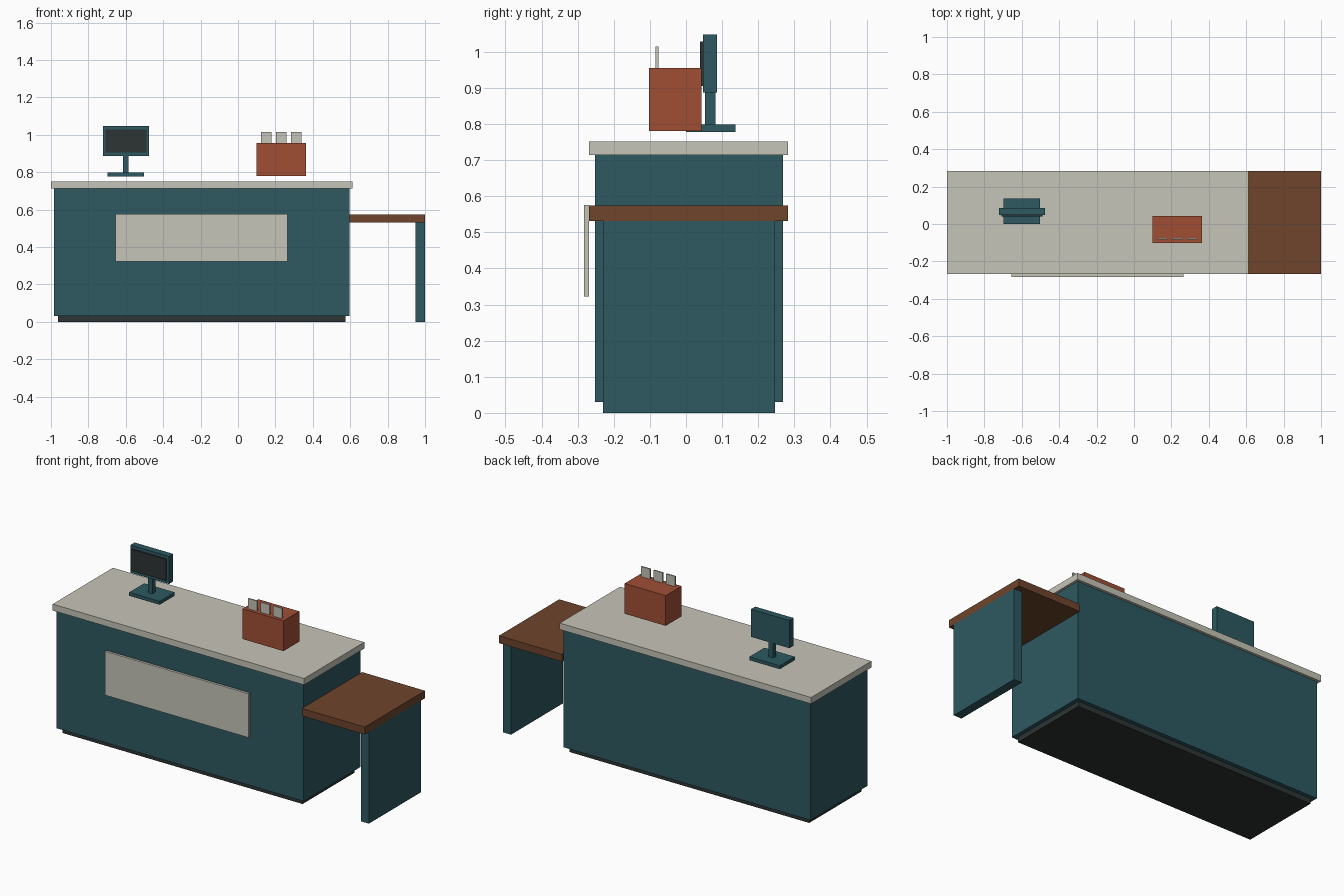
import bpy, bmesh

if "Cube" in bpy.data.objects:
    bpy.data.objects.remove(bpy.data.objects["Cube"])


def material(name, rgb):
    m = bpy.data.materials.new(name)
    m.diffuse_color = (*rgb, 1)
    m.use_nodes = True
    m.node_tree.nodes["Principled BSDF"].inputs["Base Color"].default_value = m.diffuse_color
    return m


TEAL = material("teal", (0.026, 0.100, 0.120))
CREAM = material("cream", (0.565, 0.555, 0.480))
WOOD = material("brown wood", (0.156, 0.058, 0.025))
RED = material("brick red", (0.352, 0.078, 0.036))
DARK = material("charcoal", (0.026, 0.034, 0.034))


def box(name, mat, x, y, z):
    """Box from (min, max) ranges on each axis."""
    bm = bmesh.new()
    bmesh.ops.create_cube(bm, size=1)
    for v in bm.verts:
        v.co = [r[0] if c < 0 else r[1] for c, r in zip(v.co, (x, y, z))]
    me = bpy.data.meshes.new(name)
    bm.to_mesh(me)
    bm.free()
    me.materials.append(mat)
    ob = bpy.data.objects.new(name, me)
    bpy.context.collection.objects.link(ob)
    return ob


# counter
box("plinth", DARK, (-0.962, 0.575), (-0.23, 0.246), (0, 0.03))
box("counter_body", TEAL, (-0.985, 0.597), (-0.252, 0.268), (0.03, 0.714))
box("countertop", CREAM, (-1.0, 0.611), (-0.268, 0.283), (0.714, 0.751))
box("front_panel", CREAM, (-0.655, 0.265), (-0.283, -0.268), (0.322, 0.576))

# low side shelf
box("side_shelf", WOOD, (0.597, 1.0), (-0.268, 0.283), (0.531, 0.574))
box("shelf_leg", TEAL, (0.949, 1.0), (-0.23, 0.246), (0, 0.531))

# monitor
box("monitor_base", TEAL, (-0.697, -0.502), (0.0, 0.137), (0.778, 0.798))
box("monitor_stem", TEAL, (-0.614, -0.586), (0.053, 0.081), (0.798, 0.888))
box("monitor_case", TEAL, (-0.723, -0.476), (0.047, 0.086), (0.887, 1.047))
box("monitor_screen", DARK, (-0.709, -0.490), (0.039, 0.047), (0.905, 1.029))

# leaflet holder with three cards
box("leaflet_box", RED, (0.100, 0.363), (-0.102, 0.043), (0.780, 0.955))
for i in range(3):
    cx = 0.152 + 0.08 * i
    box(f"card_{i + 1}", CREAM, (cx - 0.028, cx + 0.028),
        (-0.084, -0.076), (0.95, 1.014))
